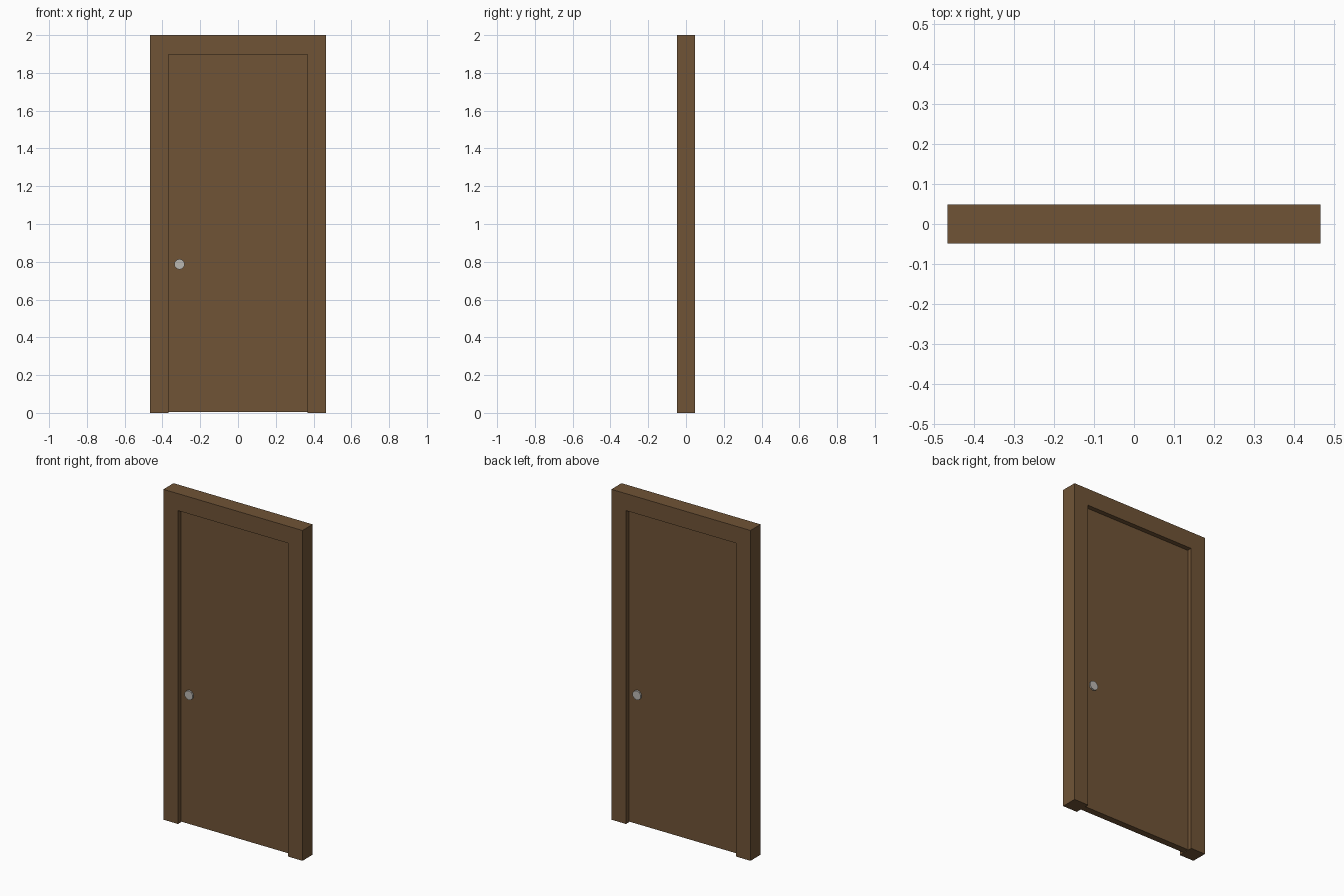
import bpy
import bmesh
import math

if "Cube" in bpy.data.objects:
    bpy.data.objects.remove(bpy.data.objects["Cube"], do_unlink=True)


def material(name, rgb):
    mat = bpy.data.materials.new(name)
    mat.use_nodes = True
    mat.diffuse_color = (*rgb, 1)
    mat.node_tree.nodes["Principled BSDF"].inputs["Base Color"].default_value = (*rgb, 1)
    return mat


def finish(name, bm, mat):
    bmesh.ops.recalc_face_normals(bm, faces=bm.faces)
    mesh = bpy.data.meshes.new(name)
    bm.to_mesh(mesh)
    bm.free()
    mesh.materials.append(mat)
    obj = bpy.data.objects.new(name, mesh)
    bpy.context.collection.objects.link(obj)
    return obj


def extruded(name, outline, half_depth, mat):
    """Extrude an (x, z) outline symmetrically along y."""
    bm = bmesh.new()
    face = bm.faces.new([bm.verts.new((x, -half_depth, z)) for x, z in outline])
    new = bmesh.ops.extrude_face_region(bm, geom=[face])["geom"]
    verts = [v for v in new if isinstance(v, bmesh.types.BMVert)]
    bmesh.ops.translate(bm, verts=verts, vec=(0, 2 * half_depth, 0))
    return finish(name, bm, mat)


brown = material("brown wood", (0.162, 0.088, 0.037))
grey = material("light grey metal", (0.5, 0.48, 0.45))

HALF_W, HEIGHT, HALF_D = 0.466, 2.0, 0.0485
OPEN_W, OPEN_H = 0.368, 1.897
SLAB_D = 0.02

# Surrounding frame: one upside-down U profile
extruded("door_frame", [
    (-HALF_W, 0), (-OPEN_W, 0), (-OPEN_W, OPEN_H), (OPEN_W, OPEN_H),
    (OPEN_W, 0), (HALF_W, 0), (HALF_W, HEIGHT), (-HALF_W, HEIGHT)], HALF_D, brown)

# Door leaf set back from both faces of the frame
extruded("door_panel", [
    (-OPEN_W, 0.004), (OPEN_W, 0.004), (OPEN_W, OPEN_H), (-OPEN_W, OPEN_H)],
    SLAB_D, brown)

# Flat round knobs, one per side, at opposite edges
for name, side in (("front_knob", -1), ("back_knob", 1)):
    bm = bmesh.new()
    bmesh.ops.create_cone(bm, cap_ends=True, segments=10,
                          radius1=0.028, radius2=0.028, depth=0.012)
    knob = finish(name, bm, grey)
    knob.rotation_euler = (math.pi / 2, 0, 0)
    knob.location = (side * 0.31, side * (SLAB_D + 0.004), 0.787)
